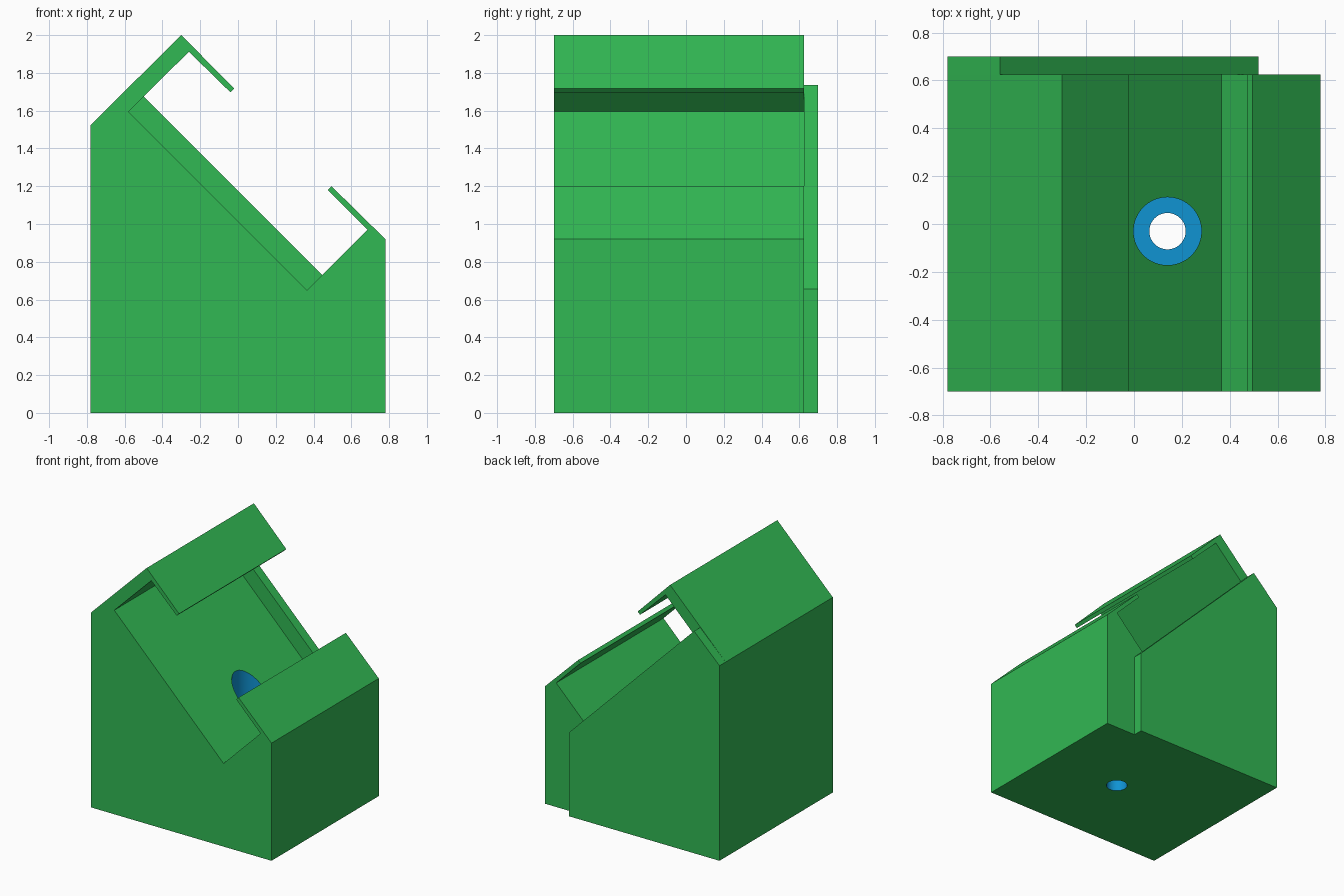
import bpy, bmesh, math

if "Cube" in bpy.data.objects:
    bpy.data.objects.remove(bpy.data.objects["Cube"])


def material(name, color):
    m = bpy.data.materials.new(name)
    m.diffuse_color = (*color, 1)
    m.use_nodes = True
    m.node_tree.nodes["Principled BSDF"].inputs["Base Color"].default_value = m.diffuse_color
    return m


green = material("green", (0.031, 0.479, 0.087))
blue = material("blue", (0.005, 0.292, 0.651))


def extrude_profile(name, points, y0, y1):
    """Solid from an xz outline (counter-clockwise from the front), extruded along y."""
    bm = bmesh.new()
    face = bm.faces.new([bm.verts.new((x, y0, z)) for x, z in points])
    ext = bmesh.ops.extrude_face_region(bm, geom=[face])
    moved = [v for v in ext["geom"] if isinstance(v, bmesh.types.BMVert)]
    bmesh.ops.translate(bm, vec=(0, y1 - y0, 0), verts=moved)
    bmesh.ops.recalc_face_normals(bm, faces=bm.faces)
    mesh = bpy.data.meshes.new(name)
    bm.to_mesh(mesh)
    bm.free()
    ob = bpy.data.objects.new(name, mesh)
    bpy.context.collection.objects.link(ob)
    mesh.materials.append(green)
    return ob


# Main block with the tilted slot and its two thin lips
block = extrude_profile("block", [
    (-0.78, 0), (0.78, 0), (0.78, 0.92), (0.495, 1.2), (0.475, 1.18),
    (0.685, 0.97), (0.365, 0.65), (-0.58, 1.595), (-0.26, 1.912),
    (-0.04, 1.697), (-0.02, 1.717), (-0.30, 2.0), (-0.78, 1.525)],
    -0.70, 0.625)

# Back plate closing the lower part of the slot
extrude_profile("back_plate", [
    (-0.78, 0), (0.52, 0), (0.52, 0.657), (-0.56, 1.737), (-0.78, 1.525)],
    0.625, 0.70)

# Stepped screw hole: narrow through hole and wide counterbore
HX, HY = 0.14, -0.03
for name, r, z0, z1 in (("counterbore", 0.142, 0.2, 1.3),
                        ("through_hole", 0.076, -0.2, 0.6)):
    bpy.ops.mesh.primitive_cylinder_add(
        vertices=64, radius=r, depth=z1 - z0, location=(HX, HY, (z0 + z1) / 2))
    cutter = bpy.context.object
    cutter.name = name + "_cutter"
    mod = block.modifiers.new(name, 'BOOLEAN')
    mod.operation = 'DIFFERENCE'
    mod.solver = 'EXACT'
    mod.object = cutter
    bpy.ops.object.select_all(action='DESELECT')
    block.select_set(True)
    bpy.context.view_layer.objects.active = block
    bpy.ops.object.modifier_apply(modifier=mod.name)
    bpy.data.objects.remove(cutter)

# Faces lying wholly inside the hole are blue
mesh = block.data
mesh.materials.clear()
mesh.materials.append(green)
mesh.materials.append(blue)
for p in mesh.polygons:
    inside = all(math.hypot(mesh.vertices[i].co.x - HX,
                            mesh.vertices[i].co.y - HY) < 0.15
                 for i in p.vertices)
    p.material_index = 1 if inside else 0

bpy.ops.object.shade_smooth_by_angle(angle=math.radians(30))
